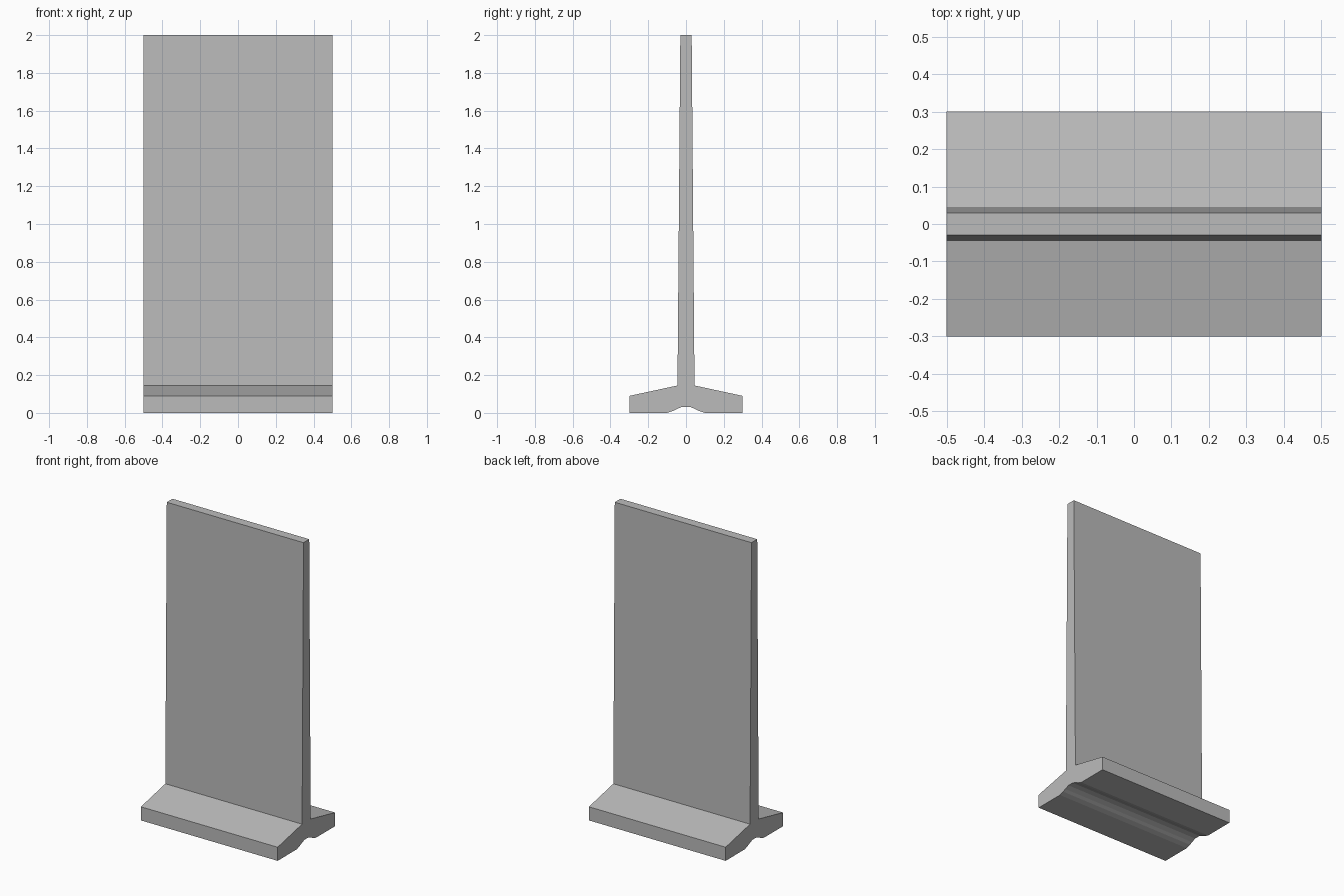
import bpy
import bmesh

LENGTH = 1.0

# Remove the default cube
cube = bpy.data.objects.get("Cube")
if cube:
    bpy.data.objects.remove(cube, do_unlink=True)

# Plain concrete colour
concrete = bpy.data.materials.new("concrete_grey")
concrete.use_nodes = True
colour = (0.5, 0.5, 0.5, 1.0)
concrete.diffuse_color = colour
concrete.node_tree.nodes["Principled BSDF"].inputs["Base Color"].default_value = colour

# Half cross-section (y, z): underside channel, foot, sloped shoulder, tapered stem
half = [(0.02, 0.032), (0.05, 0.02), (0.07, 0.01), (0.10, 0.0), (0.30, 0.0),
        (0.30, 0.09), (0.045, 0.145), (0.03, 2.0)]
section = half + [(-y, z) for y, z in reversed(half)]

# Extrude the mirrored section along the wall
bm = bmesh.new()
face = bm.faces.new([bm.verts.new((-LENGTH / 2, y, z)) for y, z in section])
extruded = bmesh.ops.extrude_face_region(bm, geom=[face], use_keep_orig=True)
moved = [v for v in extruded["geom"] if isinstance(v, bmesh.types.BMVert)]
bmesh.ops.translate(bm, verts=moved, vec=(LENGTH, 0, 0))
bmesh.ops.recalc_face_normals(bm, faces=bm.faces)

mesh = bpy.data.meshes.new("barrier_wall")
bm.to_mesh(mesh)
bm.free()
mesh.materials.append(concrete)
wall = bpy.data.objects.new("barrier_wall", mesh)
bpy.context.collection.objects.link(wall)
